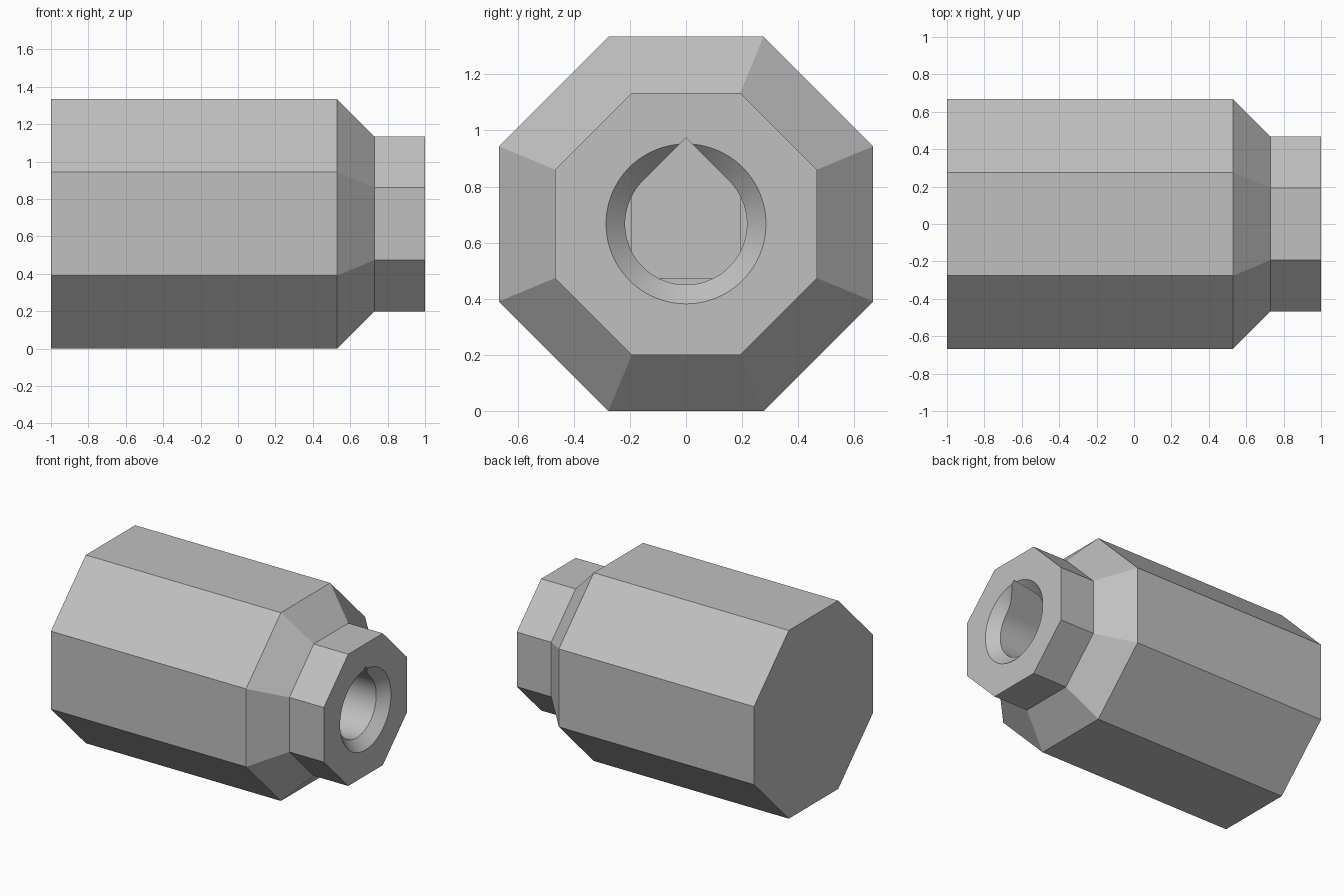
import bpy, bmesh
from math import pi, cos, sin, sqrt, radians

MID = 0.667          # height of the axis
old = bpy.data.objects.get("Cube")
if old:
    bpy.data.objects.remove(old, do_unlink=True)

grey = bpy.data.materials.new("light grey")
grey.use_nodes = True
colour = (0.53, 0.53, 0.53, 1)
grey.diffuse_color = colour
grey.node_tree.nodes["Principled BSDF"].inputs["Base Color"].default_value = colour


def octagon(apothem):
    r = apothem / cos(pi / 8)
    return ring(r, 8, pi / 8)


def ring(r, n, start=0):
    return [(r * cos(start + 2 * pi * i / n), r * sin(start + 2 * pi * i / n)) for i in range(n)]


def loft(name, sections):
    """Solid along x through (x, outline) sections."""
    bm = bmesh.new()
    loops = [[bm.verts.new((x, y, z + MID)) for y, z in outline] for x, outline in sections]
    n = len(loops[0])
    for a, b in zip(loops, loops[1:]):
        for i in range(n):
            j = (i + 1) % n
            bm.faces.new((a[i], a[j], b[j], b[i]))
    bm.faces.new(loops[0])
    bm.faces.new(loops[-1])
    bmesh.ops.recalc_face_normals(bm, faces=bm.faces)
    mesh = bpy.data.meshes.new(name)
    bm.to_mesh(mesh)
    bm.free()
    mesh.materials.append(grey)
    obj = bpy.data.objects.new(name, mesh)
    bpy.context.collection.objects.link(obj)
    return obj


# Eight-sided body with a sloped shoulder and a short neck
body = loft("body", [(-1, octagon(MID)), (0.53, octagon(MID)), (0.73, octagon(0.467)), (1, octagon(0.467))])

# Teardrop bore: round below, 45 degree roof above
R = 0.217
arc = [(R * cos(a), R * sin(a)) for a in (radians(135 + 270 * i / 72) for i in range(73))]
teardrop = arc + [(0, R * sqrt(2))]
bore = loft("bore_cutter", [(-0.4, teardrop), (1.1, teardrop)])

# Countersink at the mouth, and a narrower pocket behind the bore
sink = loft("countersink_cutter", [(0.932, ring(R, 96)), (1.032, ring(R + 0.1, 96))])
slot = [(-0.195, -0.195), (0.195, -0.195), (0.195, 0.32), (-0.195, 0.32)]
pocket = loft("pocket_cutter", [(-0.5, slot), (-0.39, slot)])

bpy.context.view_layer.objects.active = body
for cutter in (bore, sink, pocket):
    cutter.hide_render = True
    mod = body.modifiers.new("cut", "BOOLEAN")
    mod.operation = "DIFFERENCE"
    mod.solver = "EXACT"
    mod.object = cutter
    bpy.ops.object.modifier_apply(modifier=mod.name)
    bpy.data.objects.remove(cutter, do_unlink=True)

# Smooth bore, crisp flats
bpy.ops.object.select_all(action="DESELECT")
body.select_set(True)
bpy.ops.object.shade_smooth_by_angle(angle=radians(25))
